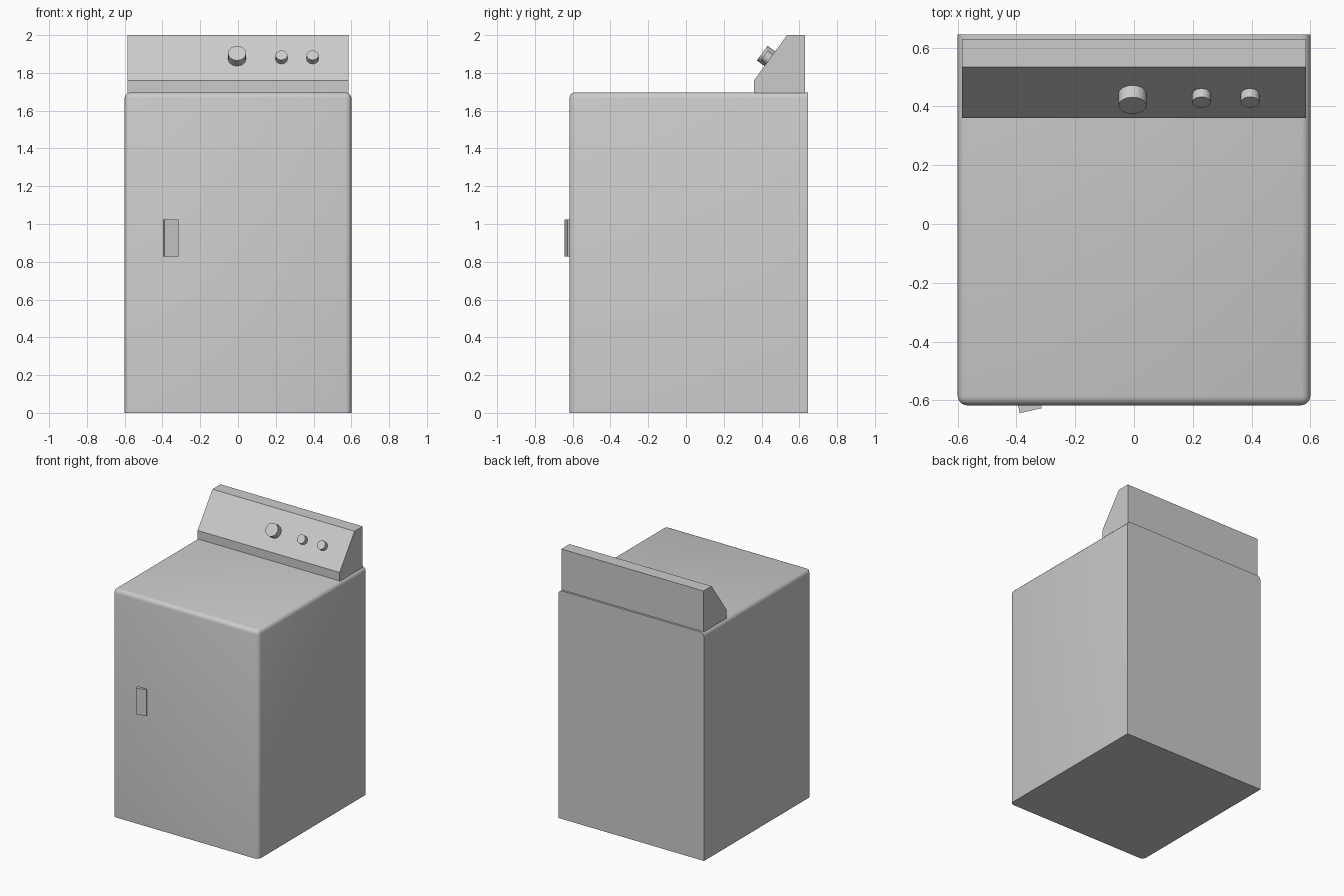
import bpy, bmesh, math
from mathutils import Vector

cube = bpy.data.objects.get("Cube")
if cube:
    bpy.data.objects.remove(cube, do_unlink=True)

GREY = (0.6, 0.6, 0.6, 1)
mat = bpy.data.materials.new("grey_enamel")
mat.use_nodes = True
mat.diffuse_color = GREY
mat.node_tree.nodes["Principled BSDF"].inputs["Base Color"].default_value = GREY


def finish(bm, name, smooth=None):
    """Turn a bmesh into a named object with the enamel material."""
    bmesh.ops.recalc_face_normals(bm, faces=bm.faces)
    mesh = bpy.data.meshes.new(name)
    bm.to_mesh(mesh)
    bm.free()
    mesh.materials.append(mat)
    obj = bpy.data.objects.new(name, mesh)
    bpy.context.collection.objects.link(obj)
    if smooth:
        bpy.ops.object.select_all(action='DESELECT')
        obj.select_set(True)
        bpy.context.view_layer.objects.active = obj
        bpy.ops.object.shade_smooth_by_angle(angle=math.radians(smooth))
    return obj


def prism(name, points, shift):
    """Extrude a closed outline of 3D points along a vector."""
    bm = bmesh.new()
    face = bm.faces.new([bm.verts.new(p) for p in points])
    new = bmesh.ops.extrude_face_region(bm, geom=[face])["geom"]
    bmesh.ops.translate(bm, vec=shift,
                        verts=[v for v in new if isinstance(v, bmesh.types.BMVert)])
    return finish(bm, name)


# Cabinet: rounded along the top front and sides and the upright front corners
W, FRONT, BACK, TOP = 0.6, -0.617, 0.645, 1.697
bm = bmesh.new()
bmesh.ops.create_cube(bm, size=1)
for v in bm.verts:
    v.co = (v.co.x * 2 * W, FRONT if v.co.y < 0 else BACK, TOP if v.co.z > 0 else 0)
rounded = []
for e in bm.edges:
    mid = (e.verts[0].co + e.verts[1].co) / 2
    if mid.z > 0.1 and mid.y < BACK - 0.1:
        rounded.append(e)
bmesh.ops.bevel(bm, geom=rounded, offset=0.03, segments=3, profile=0.5, affect='EDGES')
finish(bm, "cabinet", 40)

# Control panel: sloped console across the back
HALF = 0.585
outline = [(0.36, 1.69), (0.36, 1.76), (0.535, 2.0), (0.63, 2.0), (0.63, 1.69)]
prism("control_panel", [(-HALF, y, z) for y, z in outline], (2 * HALF, 0, 0))

# Knobs: short cylinders standing on the sloped face
low, high = Vector((0, 0.36, 1.76)), Vector((0, 0.535, 2.0))
slope = (high - low).normalized()
normal = Vector((0, -slope.z, slope.y))
SINK = 0.01


def knob(name, x, z, radius, depth, sides):
    base = low + slope * ((z - low.z) / slope.z)
    base.x = x
    bm = bmesh.new()
    bmesh.ops.create_cone(bm, cap_ends=True, segments=sides, radius1=radius,
                          radius2=radius, depth=depth + SINK)
    bmesh.ops.rotate(bm, verts=bm.verts,
                     matrix=Vector((0, 0, 1)).rotation_difference(normal).to_matrix())
    bmesh.ops.translate(bm, verts=bm.verts, vec=base + normal * (depth - SINK) / 2)
    finish(bm, name, 40)


knob("large_knob", -0.005, 1.875, 0.048, 0.05, 16)
knob("inner_small_knob", 0.23, 1.873, 0.032, 0.035, 12)
knob("outer_small_knob", 0.395, 1.873, 0.032, 0.035, 12)

# Door handle: wedge that stands out further on its outer side
wedge = [(-0.396, -0.61), (-0.389, -0.644), (-0.314, -0.627), (-0.318, -0.61)]
prism("door_handle", [(x, y, 0.827) for x, y in wedge], (0, 0, 0.196))
